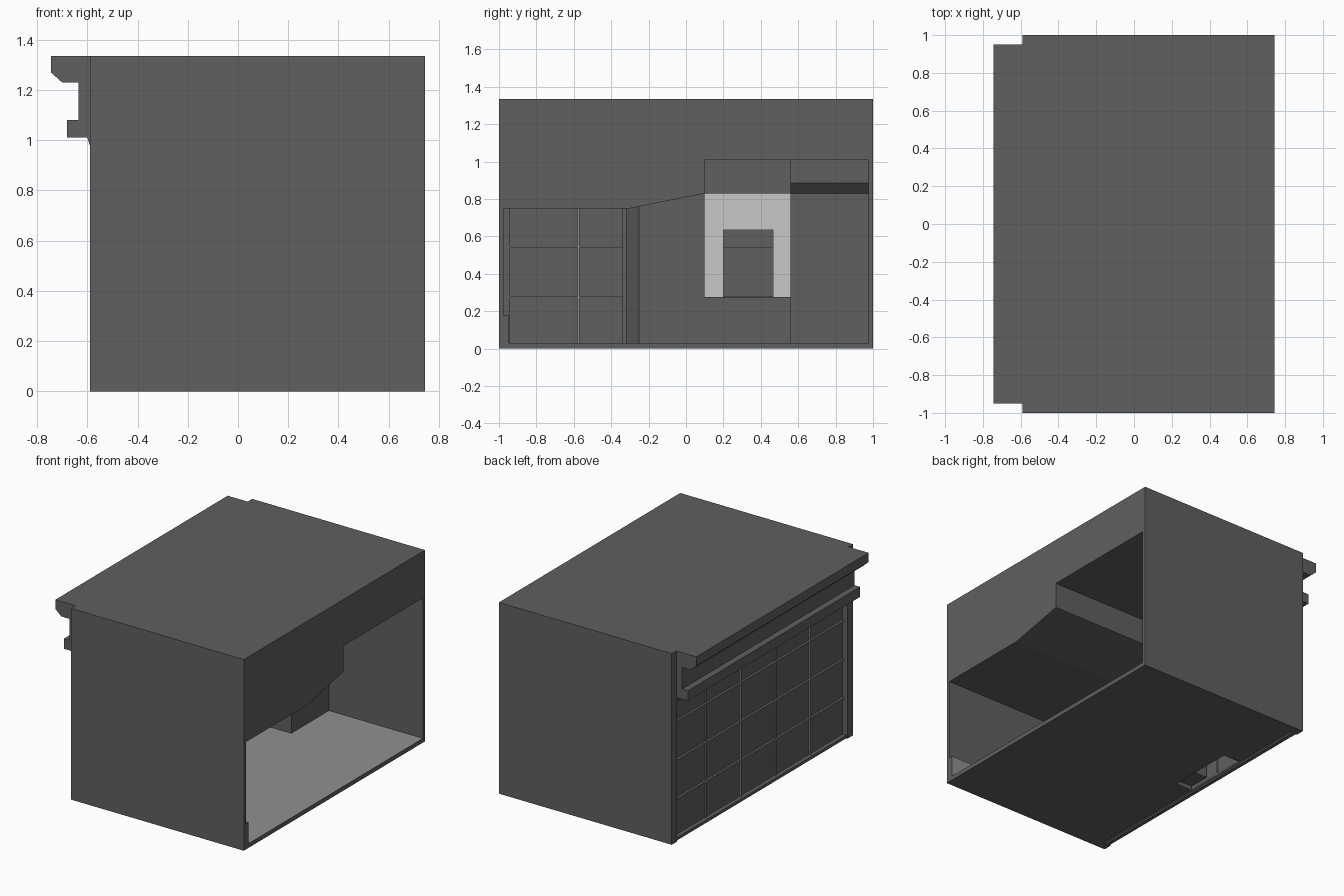
import bpy, bmesh
from mathutils import Vector

if "Cube" in bpy.data.objects:
    bpy.data.objects.remove(bpy.data.objects["Cube"])


def material(name, v):
    m = bpy.data.materials.new(name)
    m.diffuse_color = (v, v, v, 1)
    m.use_nodes = True
    m.node_tree.nodes["Principled BSDF"].inputs["Base Color"].default_value = m.diffuse_color
    return m


DARK = material("dark_grey", 0.115)
MID = material("mid_grey", 0.28)
LIGHT = material("light_grey", 0.58)


def finish(bm, name, mats, rule=None):
    bmesh.ops.recalc_face_normals(bm, faces=bm.faces)
    if rule:
        for f in bm.faces:
            f.material_index = 1 if rule(f.normal) else 0
    me = bpy.data.meshes.new(name)
    bm.to_mesh(me)
    bm.free()
    for m in mats:
        me.materials.append(m)
    ob = bpy.data.objects.new(name, me)
    bpy.context.collection.objects.link(ob)
    return ob


def prism(name, pts, offset, mats, rule=None):
    """Extrude a closed 3D outline along an offset."""
    bm = bmesh.new()
    face = bm.faces.new([bm.verts.new(p) for p in pts])
    ext = bmesh.ops.extrude_face_region(bm, geom=[face], use_keep_orig=True)
    verts = [g for g in ext["geom"] if isinstance(g, bmesh.types.BMVert)]
    bmesh.ops.translate(bm, verts=verts, vec=Vector(offset))
    return finish(bm, name, mats, rule)


def box(name, x, y, z, mats=(DARK,), rule=None):
    pts = [(x[0], y[0], z[0]), (x[1], y[0], z[0]), (x[1], y[1], z[0]), (x[0], y[1], z[0])]
    return prism(name, pts, (0, 0, z[1] - z[0]), mats, rule)


XB, XF, GLASS = -0.59, 0.745, -0.55

# Outer side walls; their street ends form the facade pillars
for s, n in ((-1, "front"), (1, "back")):
    box(n + "_wall", (XB, XF), sorted((s, s * 0.975)), (0, 1.335))
    box(n + "_pillar", (XB, GLASS + 0.02), sorted((s * 0.975, s * 0.94)), (0, 1.01))

# Stepped ceiling mass up to the roof
ceil = [(-0.975, 0.75), (-0.30, 0.75), (0.10, 0.83), (0.10, 1.01),
        (0.975, 1.01), (0.975, 1.335), (-0.975, 1.335)]
prism("ceiling_and_roof", [(GLASS + 0.02, y, z) for y, z in ceil],
      (XF - GLASS - 0.02, 0, 0), (DARK,))
box("facade_header", (XB, GLASS + 0.02), (-0.975, 0.975), (1.0, 1.335))

# Floor with a notch behind the shopfront, lighter on top
floor = [(-0.53, -0.975), (XF, -0.975), (XF, 0.975), (-0.53, 0.975),
         (-0.53, 0.43), (-0.40, 0.43), (-0.40, -0.05), (-0.53, -0.05)]
prism("floor", [(x, y, 0) for x, y in floor], (0, 0, 0.03), (DARK, MID),
      lambda n: n.z > 0.5)
box("sill", (-0.58, -0.555), (-0.95, 0.95), (0, 0.02))
box("skirting", (-0.53, XF), (-0.975, -0.95), (0.03, 0.18), (DARK, MID),
    lambda n: n.y > 0.5)

# Cornice profile along the street facade
cornice = [(XB, 1.335), (-0.745, 1.335), (-0.745, 1.27), (-0.70, 1.23),
           (-0.635, 1.23), (-0.635, 1.08), (-0.68, 1.08), (-0.68, 1.01),
           (-0.60, 1.01), (XB, 0.98)]
prism("cornice", [(x, -0.95, z) for x, z in cornice], (0, 1.90, 0), (DARK,))

# Shopfront glazing and its grid of bars
box("glazing", (GLASS - 0.002, GLASS + 0.002), (-0.957, 0.957), (0.01, 1.01))
for i in range(6):
    y = -0.957 + i * 0.383
    box("upright_bar", (GLASS - 0.012, GLASS + 0.012), (y - 0.005, y + 0.005), (0.01, 1.01), (MID,))
for z in (0.015, 0.275, 0.545, 0.815):
    box("cross_bar", (GLASS - 0.012, GLASS + 0.012), (-0.957, 0.957), (z - 0.005, z + 0.005), (MID,))

# Inner partitions
box("window_jamb", (-0.53, -0.48), (-0.34, -0.32), (0.03, 0.75))
prism("partition", [(-0.53, -0.32, 0.03), (-0.30, -0.32, 0.03), (-0.20, -0.25, 0.03),
                    (-0.20, 0.10, 0.03), (-0.53, 0.10, 0.03)], (0, 0, 0.80), (DARK,))
box("nook_base", (-0.38, -0.20), (0.10, 0.56), (0.03, 0.275))
box("nook_header", (-0.53, -0.20), (0.10, 0.56), (0.83, 1.01))

# Pale nook wall around a window opening
outline = [(0.10, 0.27), (0.20, 0.27), (0.20, 0.635), (0.465, 0.635),
           (0.465, 0.27), (0.56, 0.27), (0.56, 0.83), (0.10, 0.83)]
prism("nook_wall", [(-0.39, y, z) for y, z in outline], (0.02, 0, 0), (LIGHT,))

# Corner block with an overhanging top
block = [(-0.53, 0.03), (0.02, 0.03), (0.02, 0.83), (0.07, 0.885), (0.07, 1.01), (-0.53, 1.01)]
prism("corner_block", [(x, 0.56, z) for x, z in block], (0, 0.415, 0), (DARK,))
